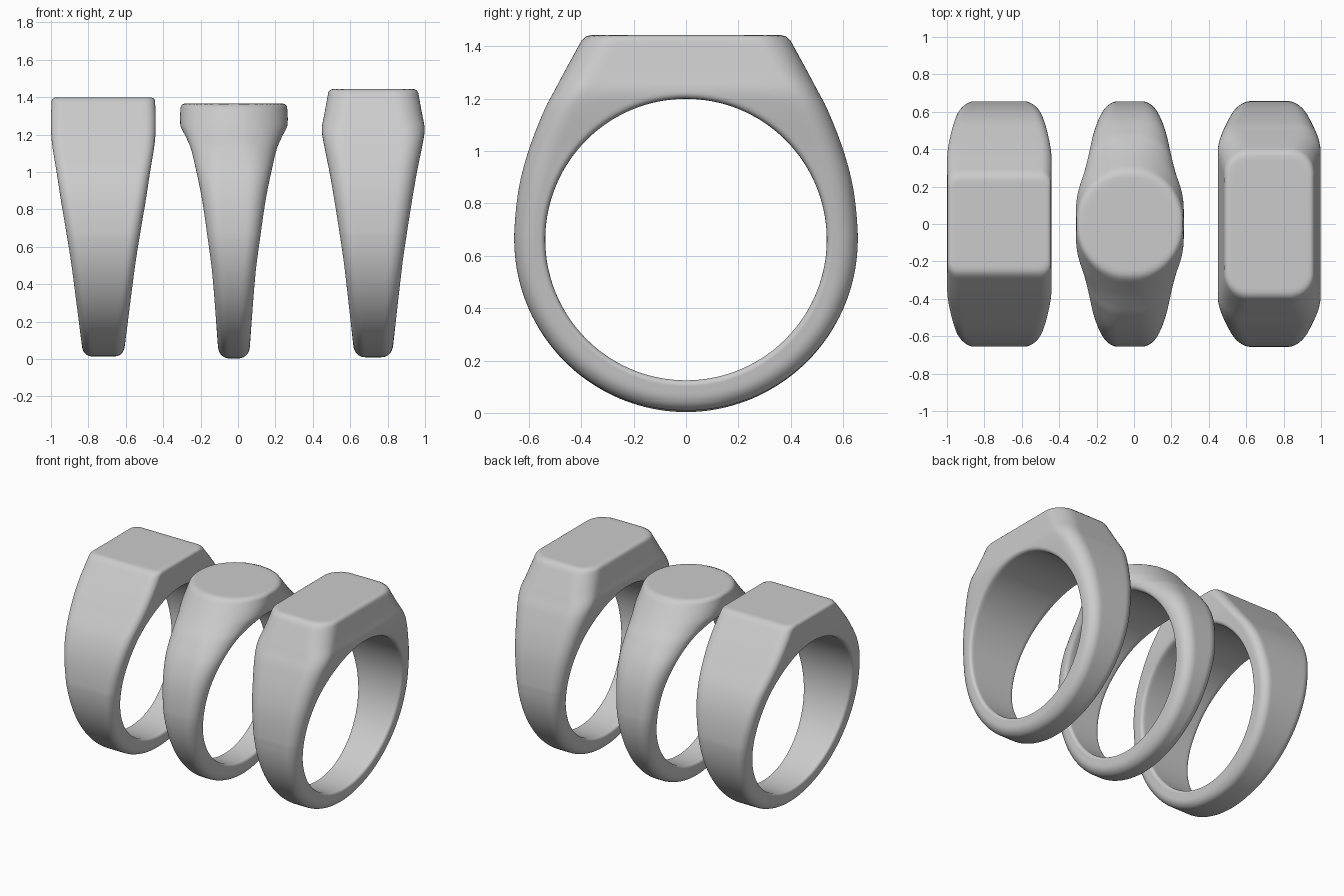
import bpy, bmesh
from math import sin, cos, pi, hypot

if "Cube" in bpy.data.objects:
    bpy.data.objects.remove(bpy.data.objects["Cube"])

HOLE_Z, HOLE_R, BAND_R = 0.662, 0.5375, 0.656


def sample(rows, z):
    """Smooth (Hermite) lookup of half width, half depth and corner radius at height z."""
    if z <= rows[0][0]:
        return rows[0][1:]
    if z >= rows[-1][0]:
        return rows[-1][1:]
    i = 0
    while z > rows[i + 1][0]:
        i += 1
    p, q = rows[i], rows[i + 1]
    o, s = rows[max(i - 1, 0)], rows[min(i + 2, len(rows) - 1)]
    h = q[0] - p[0]
    t = (z - p[0]) / h
    u = 1 - t
    out = []
    for j in (1, 2, 3):
        m0 = (q[j] - o[j]) / (q[0] - o[0]) * h
        m1 = (s[j] - p[j]) / (s[0] - p[0]) * h
        out.append(p[j] * (1 + 2 * t) * u * u + m0 * t * u * u
                   + q[j] * t * t * (3 - 2 * t) - m1 * t * t * u)
    return out


def fillet_max(a, b, k):
    """Intersection of two solids with an edge fillet of radius k."""
    return min(max(a, b), -k) + hypot(max(a + k, 0), max(b + k, 0))


def signet_ring(name, x_mid, top, base, rows, nt=130, ns=48):
    def outside(x, r, c, s):
        y, z = r * c, HOLE_Z + r * s
        a, b, k = sample(rows, z)
        if z < HOLE_Z:
            y, b = r, HOLE_Z - base + (BAND_R - HOLE_Z + base) * c
        d = fillet_max(x - a, y - b, k)            # rounded plan outline
        d = fillet_max(d, z - top, 0.022)          # flat table
        return fillet_max(d, HOLE_R - r, 0.022)    # finger hole

    bm = bmesh.new()
    grid = []
    for i in range(nt + 1):
        th = -pi / 2 + pi * i / nt
        c, s = (0.0 if i in (0, nt) else cos(th)), sin(th)
        # outer radius on the mid plane, then sweep the section around its middle
        lo, hi = HOLE_R + 0.04, 1.0
        for _ in range(18):
            m = (lo + hi) / 2
            lo, hi = (lo, m) if outside(0, m, c, s) > 0 else (m, hi)
        mid, half = (HOLE_R + lo) / 2, (lo - HOLE_R) / 2
        wide = sample(rows, HOLE_Z + mid * s)[0]
        line = []
        for j in range(ns + 1):
            ph = -pi / 2 + pi * j / ns
            dx = 0.0 if j in (0, ns) else wide * cos(ph) ** 0.6
            dr = half * abs(sin(ph)) ** 0.6 * (1 if ph > 0 else -1)
            lo, hi = 0.0, 1.6
            for _ in range(17):
                m = (lo + hi) / 2
                lo, hi = (lo, m) if outside(m * dx, mid + m * dr, c, s) > 0 else (m, hi)
            r = mid + lo * dr
            line.append(bm.verts.new((lo * dx, r * c, HOLE_Z + r * s)))
        grid.append(line)
    for g, h in zip(grid, grid[1:]):
        for j in range(ns):
            bm.faces.new((g[j], h[j], h[j + 1], g[j + 1]))
    bmesh.ops.recalc_face_normals(bm, faces=bm.faces)
    # make sure the shell faces outward (outer crown points away from the hole)
    bm.faces.ensure_lookup_table()
    f = bm.faces[ns - 1]
    if f.normal.z > 0:
        bmesh.ops.reverse_faces(bm, faces=bm.faces)
    me = bpy.data.meshes.new(name)
    bm.to_mesh(me)
    bm.free()
    ob = bpy.data.objects.new(name, me)
    ob.location.x = x_mid
    bpy.context.collection.objects.link(ob)
    mod = ob.modifiers.new("mirror", 'MIRROR')
    mod.use_axis = (True, True, False)
    for p in me.polygons:
        p.use_smooth = True


# rows: height, half width, half depth, corner radius
signet_ring("square_signet_ring", -0.72, 1.398, 0.014, [
    (0.05, 0.112, 0.65, 0.05), (0.50, 0.170, 0.65, 0.055), (0.66, 0.195, 0.656, 0.06),
    (0.85, 0.227, 0.628, 0.06), (1.00, 0.250, 0.568, 0.06), (1.15, 0.274, 0.462, 0.06),
    (1.25, 0.280, 0.385, 0.06), (1.40, 0.276, 0.262, 0.06)])
signet_ring("round_signet_ring", -0.022, 1.365, 0.003, [
    (0.05, 0.084, 0.65, 0.06), (0.45, 0.115, 0.65, 0.07), (0.66, 0.142, 0.656, 0.08),
    (0.85, 0.170, 0.632, 0.10), (1.00, 0.200, 0.575, 0.13), (1.13, 0.232, 0.487, 0.19),
    (1.19, 0.258, 0.434, 0.24), (1.25, 0.286, 0.380, 0.28), (1.365, 0.284, 0.285, 0.28)])
signet_ring("cushion_signet_ring", 0.723, 1.443, 0.009, [
    (0.05, 0.104, 0.65, 0.06), (0.50, 0.155, 0.65, 0.07), (0.66, 0.178, 0.657, 0.08),
    (0.85, 0.208, 0.640, 0.09), (1.00, 0.234, 0.602, 0.10), (1.16, 0.266, 0.540, 0.11),
    (1.23, 0.275, 0.503, 0.12), (1.30, 0.263, 0.466, 0.13), (1.443, 0.237, 0.388, 0.13)])
